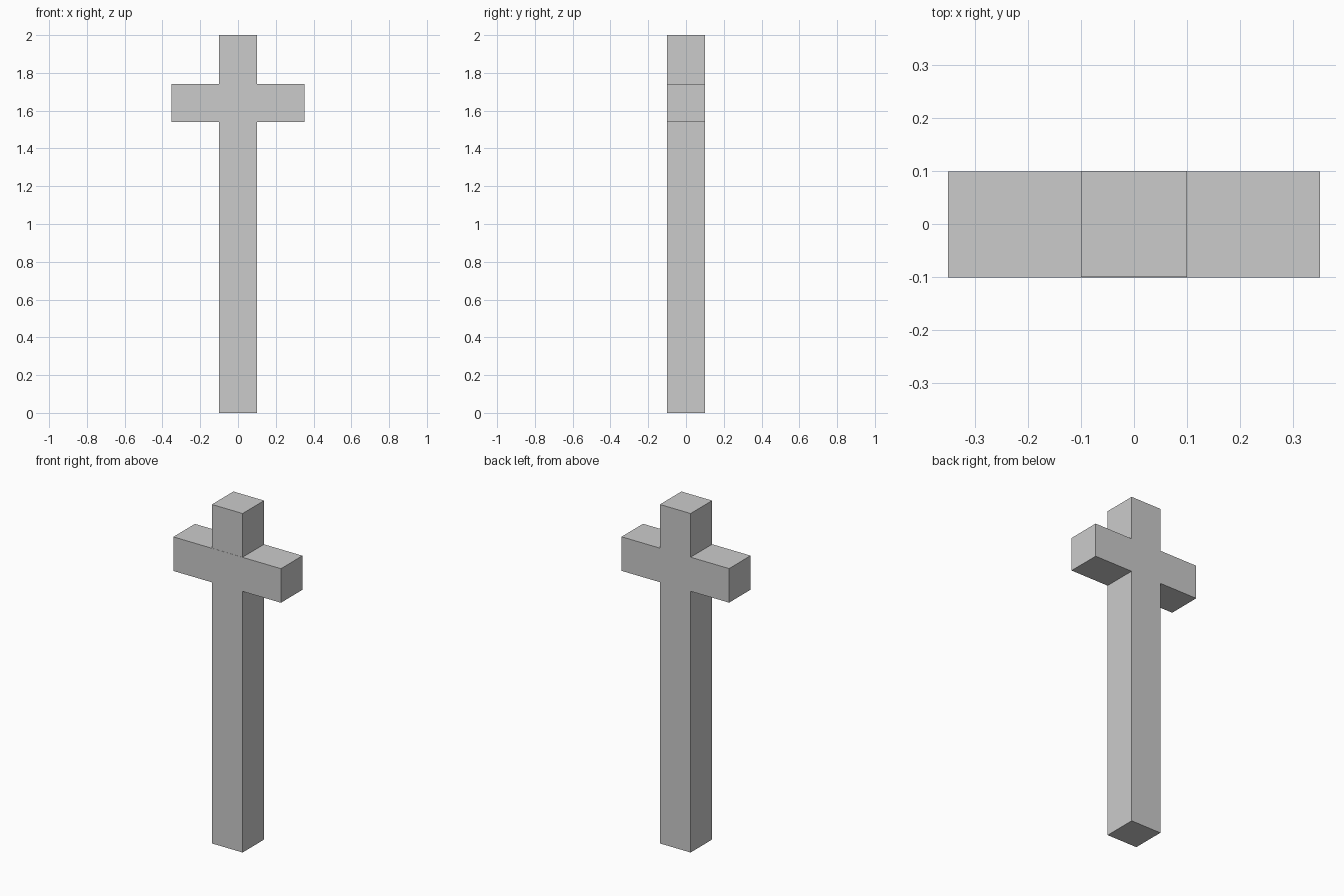
import bpy

if "Cube" in bpy.data.objects:
    bpy.data.objects.remove(bpy.data.objects["Cube"])


def box(name, x, y, z):
    """Box from (min, max) ranges on each axis."""
    ranges = (x, y, z)
    centre = [(a + b) / 2 for a, b in ranges]
    bpy.ops.mesh.primitive_cube_add(size=1, location=centre)
    obj = bpy.context.object
    obj.name = obj.data.name = name
    obj.scale = [b - a for a, b in ranges]
    bpy.ops.object.transform_apply(location=False, rotation=False, scale=True)
    return obj


# Upright post
box("upright_post", (-0.1, 0.1), (-0.1, 0.1), (0, 2))

# Crossbar, a hair proud at the front and inset at the back so faces do not coincide
box("crossbar", (-0.351, 0.351), (-0.101, 0.0995), (1.541, 1.742))
